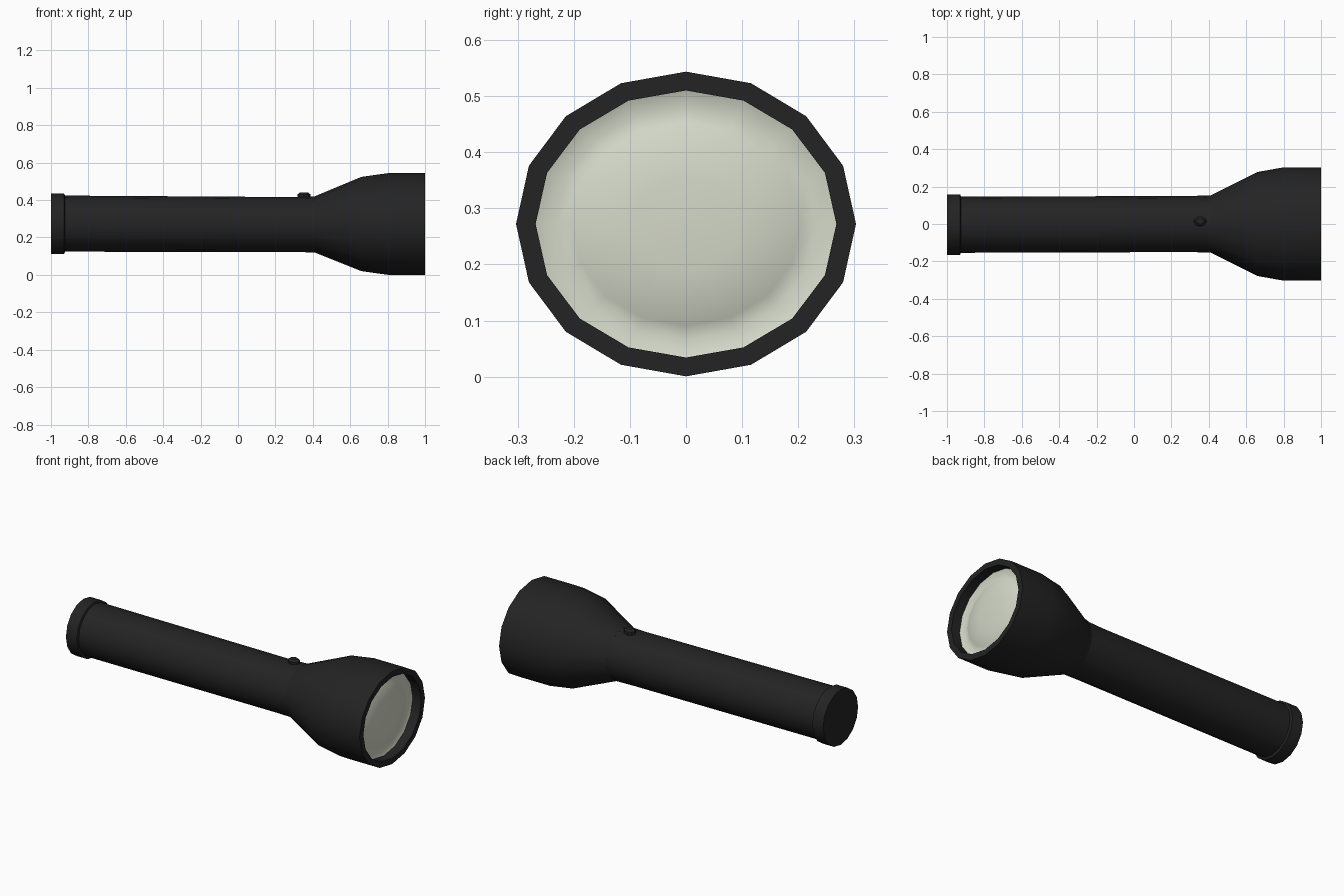
import bpy, bmesh, math

if "Cube" in bpy.data.objects:
    bpy.data.objects.remove(bpy.data.objects["Cube"])

SIDES = 16


def material(name, rgb):
    m = bpy.data.materials.new(name)
    m.diffuse_color = (*rgb, 1.0)
    m.use_nodes = True
    m.node_tree.nodes["Principled BSDF"].inputs["Base Color"].default_value = m.diffuse_color
    return m


BLACK = material("black_rubber", (0.017, 0.017, 0.017))
GLASS = material("pale_glass", (0.66, 0.69, 0.58))


def loft(name, stations, mat, sides=SIDES, angle=35, cap_start=False, cap_end=False):
    """Skin elliptical rings (x, cy, cz, ry, rz) placed along the x axis."""
    bm = bmesh.new()
    rings = []
    for x, cy, cz, ry, rz in stations:
        rings.append([bm.verts.new((x, cy + ry * math.sin(2 * math.pi * i / sides),
                                    cz + rz * math.cos(2 * math.pi * i / sides)))
                      for i in range(sides)])
    for a, b in zip(rings, rings[1:]):
        for i in range(sides):
            j = (i + 1) % sides
            bm.faces.new((a[i], b[i], b[j], a[j]))
    if cap_start:
        bm.faces.new(rings[0])
    if cap_end:
        bm.faces.new(rings[-1][::-1])
    return finish(name, bm, mat, angle)


def finish(name, bm, mat, angle):
    bmesh.ops.recalc_face_normals(bm, faces=bm.faces)
    me = bpy.data.meshes.new(name)
    bm.to_mesh(me)
    bm.free()
    me.materials.append(mat)
    ob = bpy.data.objects.new(name, me)
    bpy.context.collection.objects.link(ob)
    bpy.ops.object.select_all(action='DESELECT')
    ob.select_set(True)
    bpy.context.view_layer.objects.active = ob
    bpy.ops.object.shade_smooth_by_angle(angle=math.radians(angle))
    return ob


CZ = 0.272

# Flared head: neck, cone, straight bezel, rim face and inner wall
# (closed at the back so that every normal faces outwards)
loft("head", [
    (0.41, 0, 0.270, 0.153, 0.150),
    (0.66, 0, CZ, 0.278, 0.252),
    (0.80, 0, CZ, 0.303, 0.2715),
    (1.00, 0, CZ, 0.303, 0.2715),
    (1.00, 0, CZ, 0.268, 0.238),
    (0.93, 0, CZ, 0.268, 0.238),
], BLACK, cap_start=True, cap_end=True)

# Domed lens set back behind the rim, with a shallow ring around it
lens_profile = [(0.945, 1.0), (0.933, 0.87), (0.943, 0.76),
                (0.957, 0.60), (0.963, 0.35), (0.965, 0.06)]
loft("lens", [(x, 0, CZ, 0.268 * s, 0.238 * s) for x, s in lens_profile],
     GLASS, angle=60, cap_end=True)

# Slightly tapered barrel
loft("barrel", [
    (-0.94, -0.004, 0.274, 0.150, 0.150),
    (0.30, 0, 0.269, 0.150, 0.147),
    (0.415, 0, 0.270, 0.153, 0.150),
], BLACK, cap_start=True, cap_end=True)

# Tail cap with a small step
loft("tail_cap", [
    (-0.925, -0.003, 0.273, 0.150, 0.150),
    (-0.930, -0.003, 0.273, 0.162, 0.162),
    (-1.00, -0.003, 0.273, 0.162, 0.162),
], BLACK, angle=50, cap_start=True, cap_end=True)

# Push button on top of the barrel
bm = bmesh.new()
rings = [[bm.verts.new((0.353 + 0.035 * s * math.cos(math.pi * i / 4),
                        0.015 + 0.028 * s * math.sin(math.pi * i / 4), z))
          for i in range(8)] for z, s in ((0.40, 1), (0.430, 1), (0.441, 0.6))]
for a, b in zip(rings, rings[1:]):
    for i in range(8):
        bm.faces.new((a[i], a[(i + 1) % 8], b[(i + 1) % 8], b[i]))
bm.faces.new(rings[-1])
bm.faces.new(rings[0][::-1])
finish("switch_button", bm, BLACK, 35)
